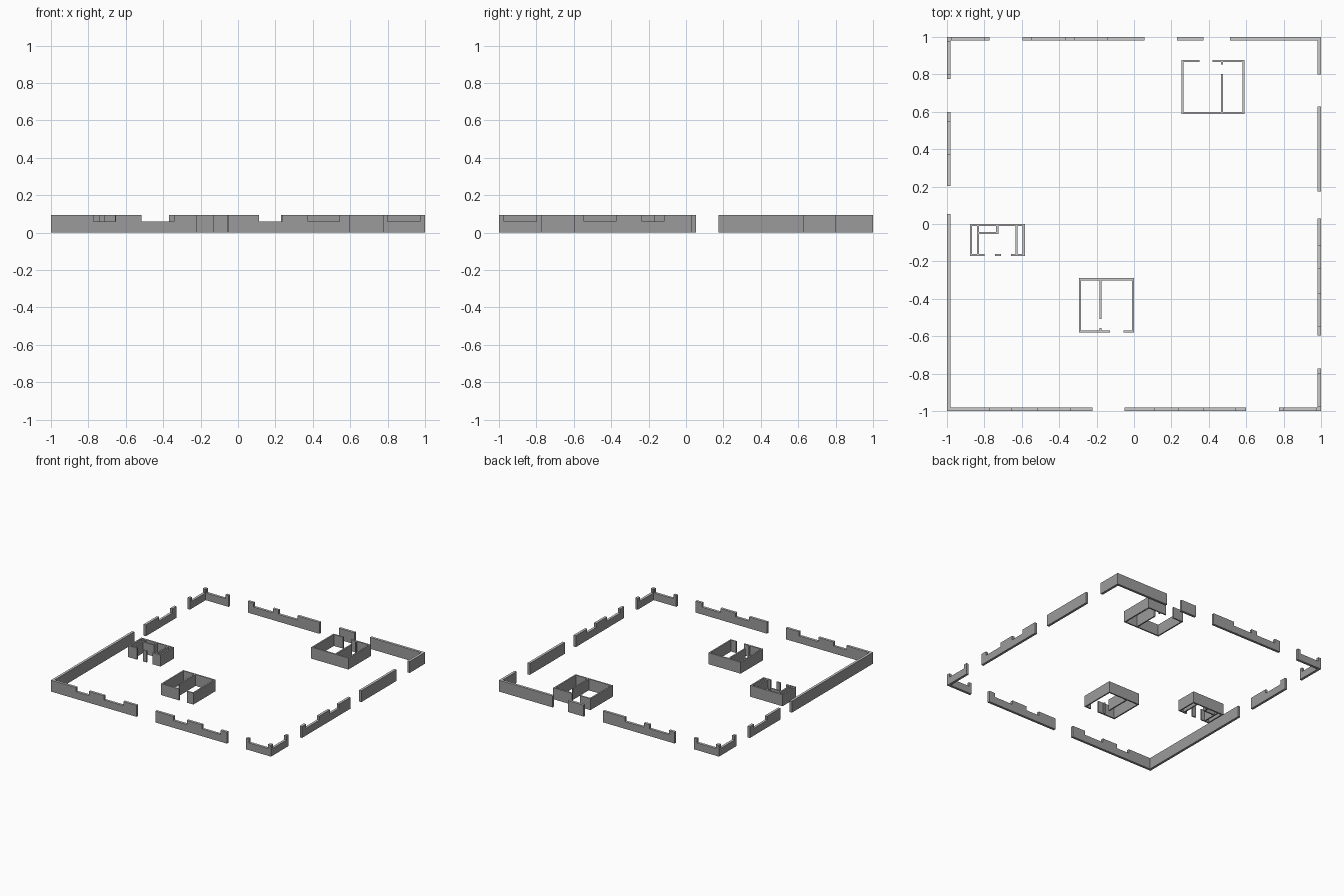
import bpy, bmesh

if "Cube" in bpy.data.objects:
    bpy.data.objects.remove(bpy.data.objects["Cube"])

H, LOW = 0.094, 0.06      # full wall height, height of the lowered sills
T, t = 0.02, 0.011        # perimeter and building wall thickness

# Dark wall sides, lighter top caps
side_mat = bpy.data.materials.new('wall_side')
side_mat.diffuse_color = (0.33, 0.33, 0.33, 1)
side_mat.use_nodes = True
side_mat.node_tree.nodes["Principled BSDF"].inputs["Base Color"].default_value = side_mat.diffuse_color
cap_mat = bpy.data.materials.new('wall_cap')
cap_mat.diffuse_color = (0.7, 0.7, 0.7, 1)
cap_mat.use_nodes = True
cap_mat.node_tree.nodes["Principled BSDF"].inputs["Base Color"].default_value = cap_mat.diffuse_color


def wall(name, axis, lo, thick, a, b, lows=()):
    """Extrude a wall profile running a..b along an axis, stepped down over each span in lows."""
    prof = [(a, 0), (b, 0), (b, H)]
    for s, e in sorted(lows, reverse=True):
        prof += [(e, H), (e, LOW), (s, LOW), (s, H)]
    prof.append((a, H))
    bm = bmesh.new()
    if axis == 'x':
        verts, push = [bm.verts.new((u, lo, z)) for u, z in prof], (0, thick, 0)
    else:
        verts, push = [bm.verts.new((lo, u, z)) for u, z in prof], (thick, 0, 0)
    face = bm.faces.new(verts)
    ext = bmesh.ops.extrude_face_region(bm, geom=[face], use_keep_orig=True)
    bmesh.ops.translate(bm, vec=push,
                        verts=[g for g in ext['geom'] if isinstance(g, bmesh.types.BMVert)])
    bmesh.ops.recalc_face_normals(bm, faces=bm.faces[:])
    bm.normal_update()
    for f in bm.faces:
        f.material_index = 1 if f.normal.z > 0.5 else 0
    me = bpy.data.meshes.new(name)
    bm.to_mesh(me)
    bm.free()
    me.materials.append(side_mat)
    me.materials.append(cap_mat)
    ob = bpy.data.objects.new(name, me)
    bpy.context.collection.objects.link(ob)


# Perimeter: (start, end, lowered spans) for each side
E = 1 - T
sides = {
    'front_wall': ('x', -1, [(-1, -0.222, [(-0.772, -0.655), (-0.517, -0.342)]),
                             (-0.05, 0.6, [(0.113, 0.235), (0.373, 0.543)]),
                             (0.775, 1, [(0.8, 0.973)])]),
    'back_wall': ('x', E, [(-1, -0.772, [(-0.973, -0.8)]),
                           (-0.597, 0.055, [(-0.545, -0.37), (-0.318, -0.145)]),
                           (0.23, 0.372, []), (0.513, 1, [])]),
    'left_wall': ('y', -1, [(-E, 0.053, []),
                            (0.203, 0.6, [(0.375, 0.548)]),
                            (0.775, E, [(0.8, 0.973)])]),
    'right_wall': ('y', E, [(-E, -0.772, [(-0.973, -0.8)]),
                            (-0.597, 0.03, [(-0.545, -0.373), (-0.235, -0.117)]),
                            (0.173, 0.628, []), (0.8, E, [])]),
}
for name, (axis, lo, pieces) in sides.items():
    for a, b, lows in pieces:
        wall(name, axis, lo, T, a, b, lows)


def building(name, x0, x1, y0, y1, front=None, back=None, inner=()):
    """Room outline; front/back list the solid spans, inner lists (axis, centre, a, b)."""
    for a, b in front or [(x0, x1)]:
        wall(name + '_front', 'x', y0, t, a, b)
    for a, b in back or [(x0, x1)]:
        wall(name + '_back', 'x', y1 - t, t, a, b)
    wall(name + '_left', 'y', x0, t, y0 + t, y1 - t)
    wall(name + '_right', 'y', x1 - t, t, y0 + t, y1 - t)
    for axis, c, a, b in inner:
        wall(name + '_partition', axis, c - t / 2, t, a, b)


# Back right building
building('back_house', 0.254, 0.592, 0.588, 0.878,
         back=[(0.254, 0.349), (0.42, 0.592)],
         inner=[('y', 0.47, 0.599, 0.803), ('y', 0.47, 0.853, 0.867)])

# Middle building
building('middle_house', -0.294, 0, -0.58, -0.29,
         front=[(-0.294, -0.128), (-0.057, 0)],
         inner=[('y', -0.18, -0.507, -0.301), ('y', -0.18, -0.569, -0.557)])

# Left building with a closet
building('left_house', -0.878, -0.584, -0.172, 0.001,
         front=[(-0.878, -0.798), (-0.744, -0.71), (-0.657, -0.584)],
         inner=[('y', -0.833, -0.161, -0.01), ('y', -0.629, -0.161, -0.01),
                ('y', -0.731, -0.054, -0.01), ('x', -0.049, -0.828, -0.736)])
